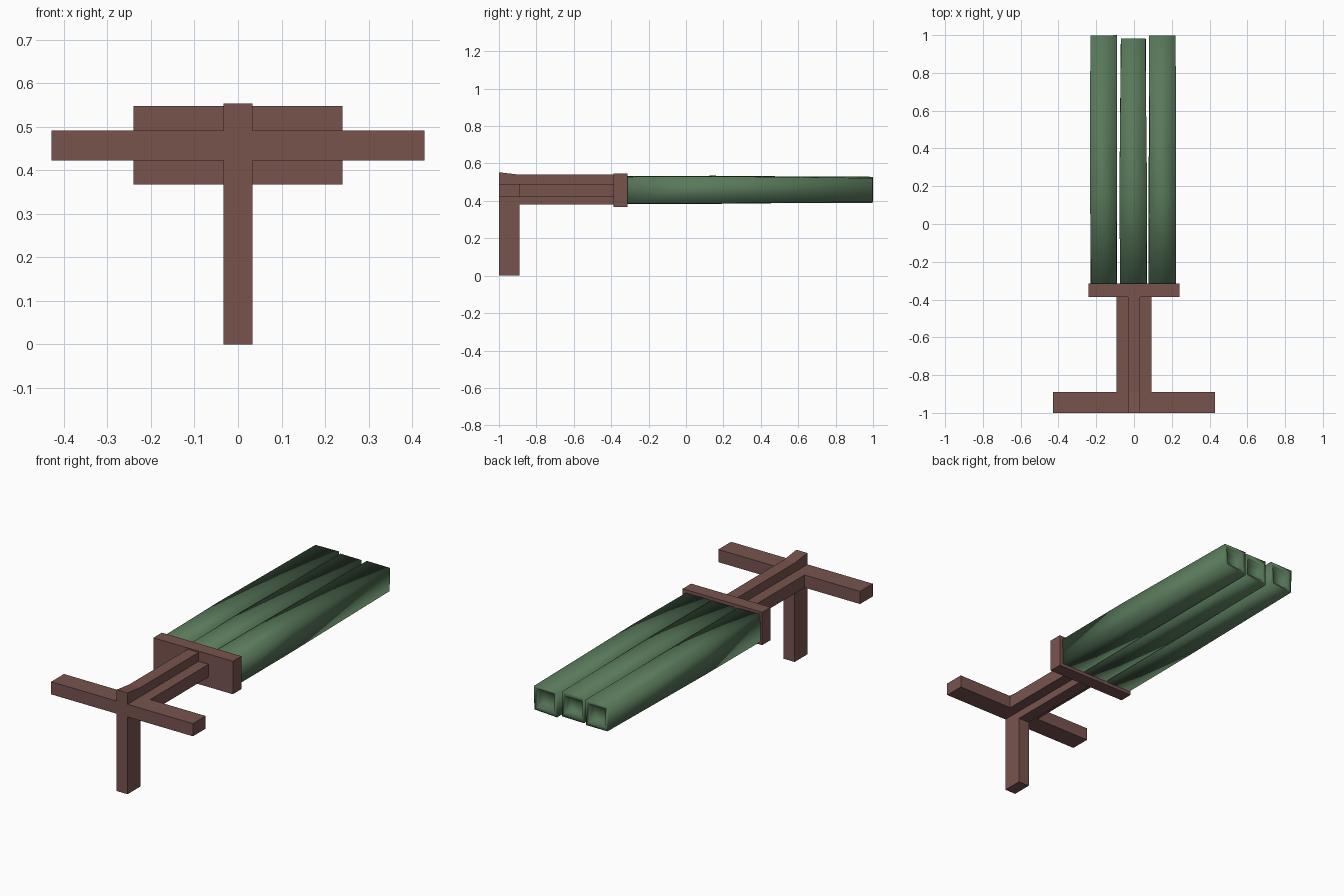
import bpy, bmesh, random
from mathutils import Vector

if "Cube" in bpy.data.objects:
    bpy.data.objects.remove(bpy.data.objects["Cube"])

random.seed(4)


def material(name, rgb):
    m = bpy.data.materials.new(name)
    m.diffuse_color = (*rgb, 1)
    m.use_nodes = True
    m.node_tree.nodes["Principled BSDF"].inputs["Base Color"].default_value = m.diffuse_color
    return m


BROWN = material("reddish brown", (0.188, 0.087, 0.076))
GREEN = material("dull green", (0.098, 0.188, 0.102))


def finish(name, bm, mat):
    bmesh.ops.recalc_face_normals(bm, faces=bm.faces)
    me = bpy.data.meshes.new(name)
    bm.to_mesh(me)
    bm.free()
    me.materials.append(mat)
    ob = bpy.data.objects.new(name, me)
    bpy.context.collection.objects.link(ob)
    return ob


def prism(name, points, offset, mat):
    """Extrude a flat outline along offset."""
    bm = bmesh.new()
    face = bm.faces.new([bm.verts.new(p) for p in points])
    ext = bmesh.ops.extrude_face_region(bm, geom=[face], use_keep_orig=True)
    verts = [g for g in ext["geom"] if isinstance(g, bmesh.types.BMVert)]
    bmesh.ops.translate(bm, verts=verts, vec=Vector(offset))
    return finish(name, bm, mat)


# Front leg and spine: one L-shaped side profile
leg = [(-1, 0), (-0.89, 0), (-0.89, 0.38), (-0.385, 0.38),
       (-0.385, 0.54), (-0.89, 0.54), (-1, 0.553)]
prism("leg_and_spine", [(-0.033, y, z) for y, z in leg], (0.066, 0, 0), BROWN)

# Cross arms with the side ribs of the spine, one per side
arm = [(0.033, -1), (0.428, -1), (0.428, -0.89), (0.093, -0.89),
       (0.093, -0.385), (0.033, -0.385)]
for side, label in ((-1, "left"), (1, "right")):
    prism(label + "_arm_and_rib", [(side * x, y, 0.422) for x, y in arm],
          (0, 0, 0.069), BROWN)

# Mounting plate
plate = [(-0.24, 0.367), (0.24, 0.367), (0.24, 0.547), (-0.24, 0.547)]
prism("mounting_plate", [(x, -0.387, z) for x, z in plate], (0, 0.073, 0), BROWN)


# Green tubes: square, slightly uneven, with a recessed end
def tube(name, cx, end):
    bm = bmesh.new()
    # y position, half width, half height, jitter
    rings = [(-0.315, 0.070, 0.072, 0.003), (0.15, 0.071, 0.073, 0.003),
             (end, 0.068, 0.067, 0.004), (end - 0.004, 0.050, 0.048, 0.004),
             (end - 0.035, 0.040, 0.038, 0.003)]
    loops = []
    for y, w, h, j in rings:
        loops.append([bm.verts.new((cx + sx * w + random.uniform(-j, j),
                                    y + (random.uniform(-j, 0) if y > 0.5 else 0),
                                    0.459 + sz * h + random.uniform(-j, j)))
                      for sx, sz in ((-1, -1), (1, -1), (1, 1), (-1, 1))])
    for a, b in zip(loops, loops[1:]):
        for i in range(4):
            k = (i + 1) % 4
            bm.faces.new((a[i], a[k], b[k], b[i]))
    bm.faces.new(loops[0])
    bm.faces.new(loops[-1])
    for f in bm.faces:
        f.smooth = True
    finish(name, bm, GREEN)


for name, cx, end in (("left_tube", -0.16, 1.0), ("middle_tube", -0.004, 0.982),
                      ("right_tube", 0.15, 1.0)):
    tube(name, cx, end)
